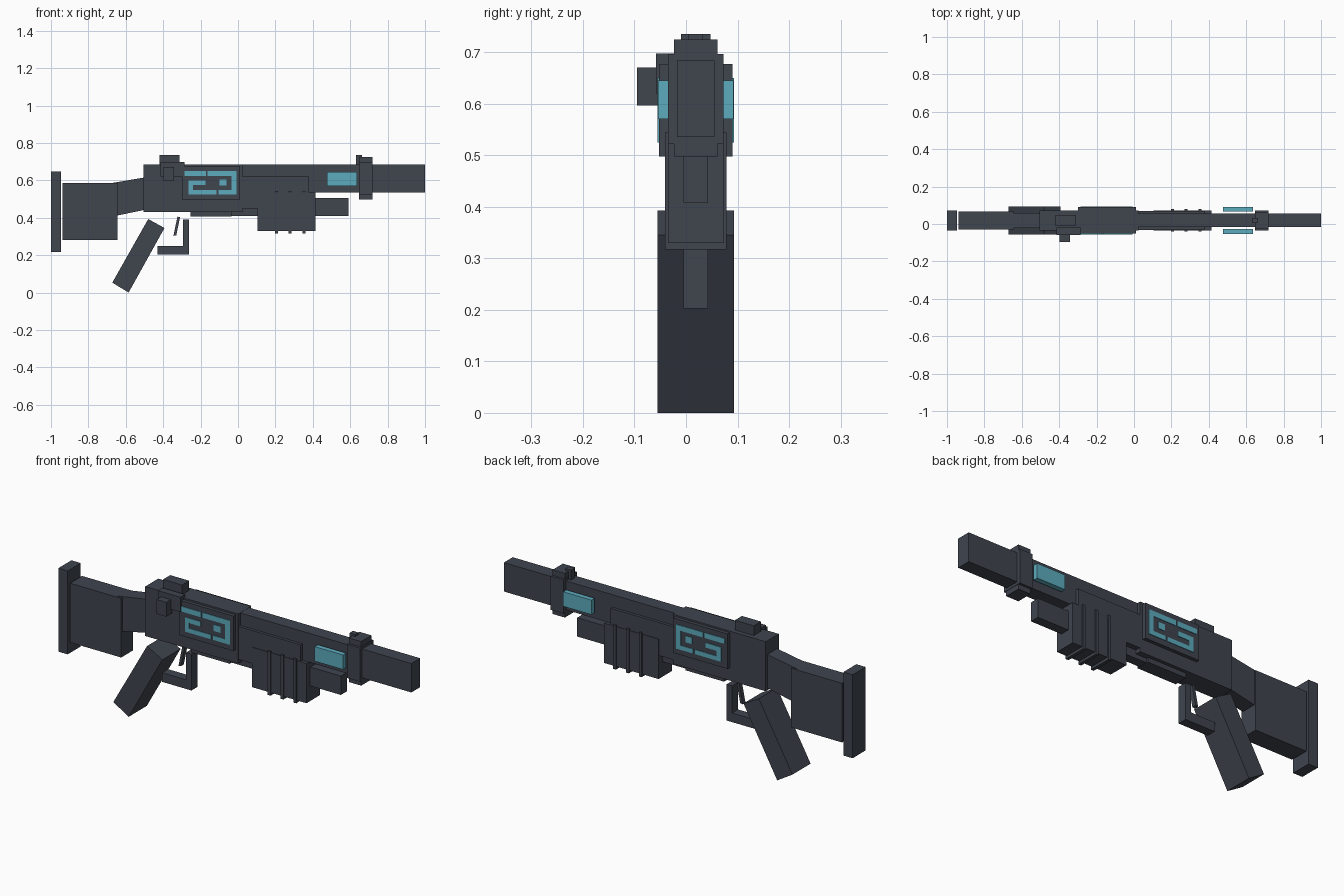
import bpy, bmesh

cube = bpy.data.objects.get("Cube")
if cube:
    bpy.data.objects.remove(cube, do_unlink=True)


def material(name, rgb):
    m = bpy.data.materials.new(name)
    m.use_nodes = True
    m.diffuse_color = (*rgb, 1)
    m.node_tree.nodes["Principled BSDF"].inputs["Base Color"].default_value = (*rgb, 1)
    return m


SLATE = material("dark slate", (0.05, 0.058, 0.076))
CYAN = material("glowing cyan", (0.11, 0.41, 0.51))
MID = 0.019  # y of the body's centre plane


def prism(name, outline, y0, y1, mat=SLATE):
    """Extrude an (x, z) outline from y0 to y1."""
    bm = bmesh.new()
    face = bm.faces.new([bm.verts.new((x, y0, z)) for x, z in outline])
    moved = bmesh.ops.extrude_face_region(bm, geom=[face])["geom"]
    bmesh.ops.translate(bm, vec=(0, y1 - y0, 0),
                        verts=[v for v in moved if isinstance(v, bmesh.types.BMVert)])
    bmesh.ops.recalc_face_normals(bm, faces=bm.faces)
    mesh = bpy.data.meshes.new(name)
    bm.to_mesh(mesh)
    bm.free()
    mesh.materials.append(mat)
    ob = bpy.data.objects.new(name, mesh)
    bpy.context.collection.objects.link(ob)
    return ob


def box(name, x, z, y, mat=SLATE):
    return prism(name, [(x[0], z[0]), (x[1], z[0]), (x[1], z[1]), (x[0], z[1])], *y, mat)


def mid(half):
    return (MID - half, MID + half)


# Stock
box("butt_plate", (-1, -0.947), (0.217, 0.647), mid(0.053))
box("stock", (-0.937, -0.645), (0.28, 0.585), mid(0.049))
prism("stock_neck", [(-0.69, 0.4), (-0.645, 0.412), (-0.5, 0.442), (-0.5, 0.615), (-0.69, 0.583)],
      *mid(0.04))

# Receiver and barrel
box("receiver", (-0.505, 0.025), (0.43, 0.685), mid(0.053))
box("barrel", (0, 1), (0.535, 0.684), mid(0.036))
box("handguard", (0.025, 0.38), (0.45, 0.62), mid(0.051))
box("loading_gate", (-0.255, -0.035), (0.406, 0.44), mid(0.036))
box("magazine_tube", (-0.035, 0.59), (0.408, 0.505), mid(0.024))

# Pump grip with wrapped ribs
box("pump_grip", (0.105, 0.415), (0.33, 0.535), mid(0.054))
for i in range(3):
    x = 0.198 + i * 0.073
    box(f"pump_rib_{i + 1}", (x, x + 0.016), (0.317, 0.544), mid(0.06))

# Barrel clamp and sights
box("clamp_core", (0.648, 0.718), (0.497, 0.724), mid(0.042))
box("clamp_band", (0.646, 0.72), (0.522, 0.696), mid(0.054))
box("front_sight", (0.632, 0.664), (0.68, 0.735), mid(0.014))
box("rear_sight", (-0.42, -0.312), (0.68, 0.735), mid(0.029))

# Charging handle
box("handle_base", (-0.415, -0.287), (0.62, 0.697), (-0.058, -0.02))
box("charging_handle", (-0.397, -0.342), (0.596, 0.67), (-0.095, -0.05))

# Grip, trigger and guard
prism("pistol_grip", [(-0.585, 0), (-0.393, 0.345), (-0.48, 0.393), (-0.672, 0.053)], *mid(0.074))
prism("trigger", [(-0.345, 0.303), (-0.33, 0.306), (-0.31, 0.403), (-0.324, 0.406)], *mid(0.011))
prism("trigger_guard", [(-0.43, 0.203), (-0.262, 0.203), (-0.262, 0.39), (-0.293, 0.39),
                        (-0.293, 0.25), (-0.43, 0.25)], *mid(0.024))

# Side panels with circuit traces, and glowing windows, on both sides
traces = [
    ((-0.285, -0.172), (0.623, 0.65)), ((-0.163, -0.035), (0.623, 0.65)),
    ((-0.035, -0.008), (0.525, 0.65)), ((-0.105, -0.035), (0.525, 0.548)),
    ((-0.24, -0.115), (0.525, 0.548)), ((-0.265, -0.24), (0.525, 0.6)),
    ((-0.24, -0.175), (0.575, 0.6)), ((-0.1, -0.062), (0.572, 0.605)),
]
for side, s in (("right", -1), ("left", 1)):
    def out(a, b):
        return (MID + s * a, MID + s * b)
    box(f"{side}_panel", (-0.3, 0.01), (0.497, 0.677), out(0.04, 0.071))
    for i, (x, z) in enumerate(traces):
        box(f"{side}_trace_{i + 1}", x, z, out(0.068, 0.074), CYAN)
    box(f"{side}_window", (0.475, 0.636), (0.57, 0.645), out(0.047, 0.073), CYAN)
